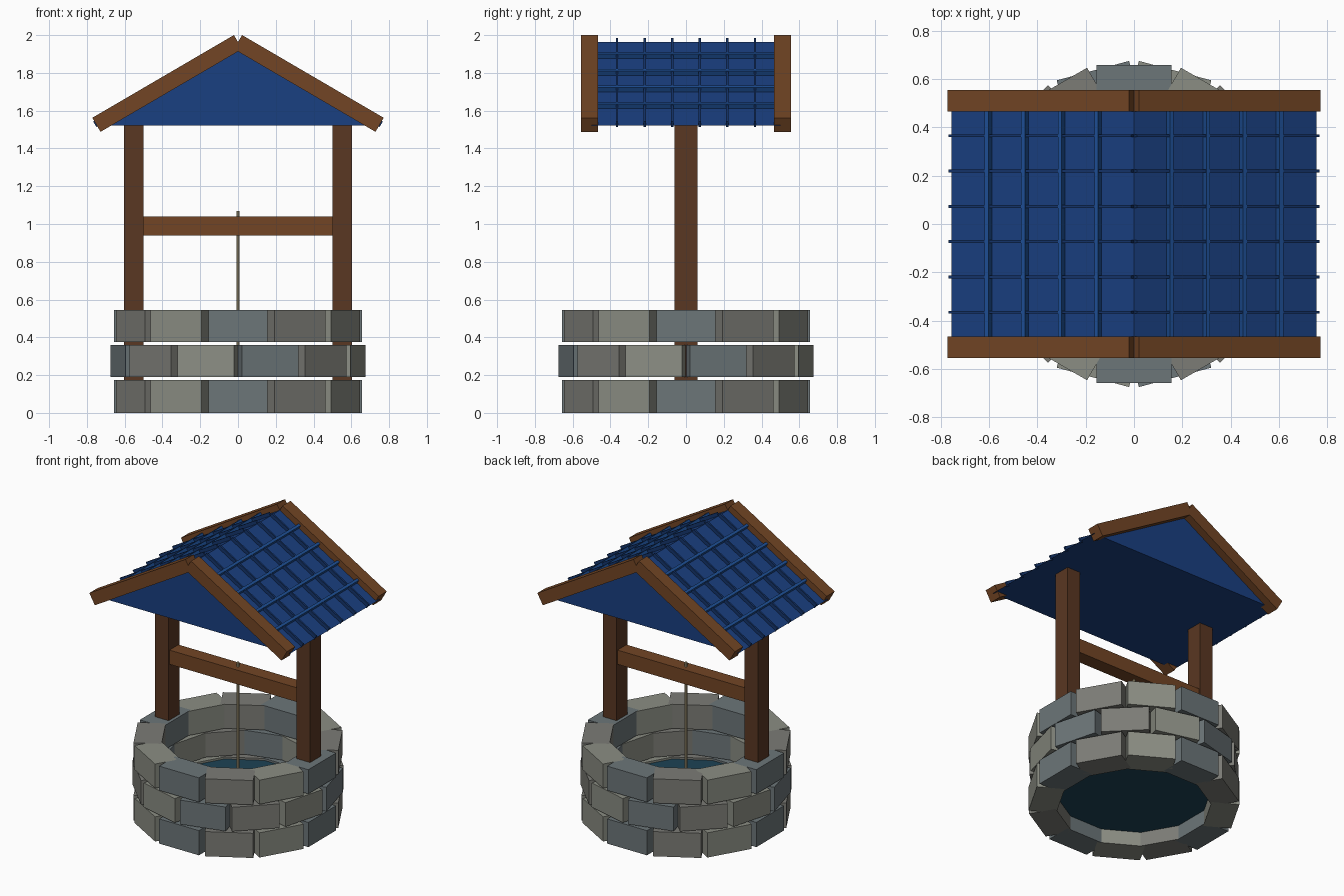
import bpy, bmesh, math
from mathutils import Matrix

if "Cube" in bpy.data.objects:
    bpy.data.objects.remove(bpy.data.objects["Cube"])


def material(name, rgb):
    m = bpy.data.materials.new(name)
    m.diffuse_color = (*rgb, 1)
    m.use_nodes = True
    m.node_tree.nodes["Principled BSDF"].inputs["Base Color"].default_value = m.diffuse_color
    return m


STONES = [material("blue_stone", (0.15, 0.18, 0.19)),
          material("grey_stone", (0.20, 0.20, 0.18)),
          material("pale_stone", (0.26, 0.27, 0.23))]
WOOD = material("wood", (0.17, 0.06, 0.018))
DARK_WOOD = material("dark_wood", (0.10, 0.038, 0.016))
TILE = material("roof_blue", (0.010, 0.050, 0.22))
BATTEN = material("batten_blue", (0.013, 0.08, 0.31))
SEAM = material("seam_blue", (0.007, 0.035, 0.15))
ROPE = material("rope", (0.55, 0.46, 0.27))
WATER = material("water", (0.012, 0.055, 0.09))


def finish(name, bm, mat):
    mesh = bpy.data.meshes.new(name)
    bm.to_mesh(mesh)
    bm.free()
    mesh.materials.append(mat)
    ob = bpy.data.objects.new(name, mesh)
    bpy.context.collection.objects.link(ob)
    return ob


def box(name, size, loc, mat, rot_y=0, rot_z=0):
    bm = bmesh.new()
    bmesh.ops.create_cube(bm, size=1, matrix=Matrix.Diagonal((*size, 1)))
    ob = finish(name, bm, mat)
    ob.location = loc
    ob.rotation_euler = (0, rot_y, rot_z)
    return ob


def cylinder(name, radius, z0, z1, sides, mat):
    bm = bmesh.new()
    bmesh.ops.create_cone(bm, cap_ends=True, segments=sides, radius1=radius,
                          radius2=radius, depth=z1 - z0)
    ob = finish(name, bm, mat)
    ob.location.z = (z0 + z1) / 2
    return ob


# Stone wall: three staggered courses of twelve blocks
for row, (z0, z1) in enumerate([(0, 0.174), (0.19, 0.36), (0.375, 0.546)]):
    for i in range(12):
        a = math.radians(30 * i + 15 * (row % 2))
        box(f"stone_{row}_{i}", (0.18, 0.31, z1 - z0),
            (0.567 * math.cos(a), 0.567 * math.sin(a), (z0 + z1) / 2),
            STONES[i % 3], rot_z=a)

# Water, posts, crossbeam and rope
cylinder("water", 0.51, 0.10, 0.16, 24, WATER)
for side, label in ((-1, "left"), (1, "right")):
    box(f"{label}_post", (0.105, 0.12, 1.51), (side * 0.552, 0, 0.775), DARK_WOOD)
box("crossbeam", (1.02, 0.10, 0.10), (0, 0, 0.99), WOOD)
cylinder("rope", 0.009, 0.27, 1.07, 8, ROPE)

# Roof body: solid triangular prism
APEX, EAVE_X, EAVE_Z, HALF_Y = 1.963, 0.755, 1.522, 0.50
bm = bmesh.new()
face = bm.faces.new([bm.verts.new((x, -HALF_Y, z)) for x, z in
                     ((-EAVE_X, EAVE_Z), (EAVE_X, EAVE_Z), (0, APEX))])
ext = bmesh.ops.extrude_face_region(bm, geom=[face])
bmesh.ops.translate(bm, vec=(0, 2 * HALF_Y, 0),
                    verts=[v for v in ext["geom"] if isinstance(v, bmesh.types.BMVert)])
bmesh.ops.recalc_face_normals(bm, faces=bm.faces)
finish("roof", bm, TILE)

PITCH = math.atan2(APEX - EAVE_Z, EAVE_X)
C, S = math.cos(PITCH), math.sin(PITCH)


def slope_box(name, side, s, n, y, size, mat):
    """Box lying on a slope: s down from the ridge, n out of the surface."""
    box(name, size, (side * (s * C + n * S), y, APEX - s * S + n * C), mat,
        rot_y=side * PITCH)


# Roof trim on both slopes: end boards, battens and seams
for side, label in ((-1, "left"), (1, "right")):
    for y, end in ((-0.51, "front"), (0.51, "back")):
        slope_box(f"{label}_{end}_board", side, 0.434, 0, y, (0.868, 0.09, 0.086), WOOD)
    for k in range(1, 5):
        slope_box(f"{label}_batten_{k}", side, 0.175 * k - 0.01, 0.01, 0,
                  (0.018, 0.96, 0.036), BATTEN)
    for k in range(6):
        slope_box(f"{label}_seam_{k}", side, 0.437, 0.007, -0.365 + 0.146 * k,
                  (0.874, 0.012, 0.034), SEAM)
